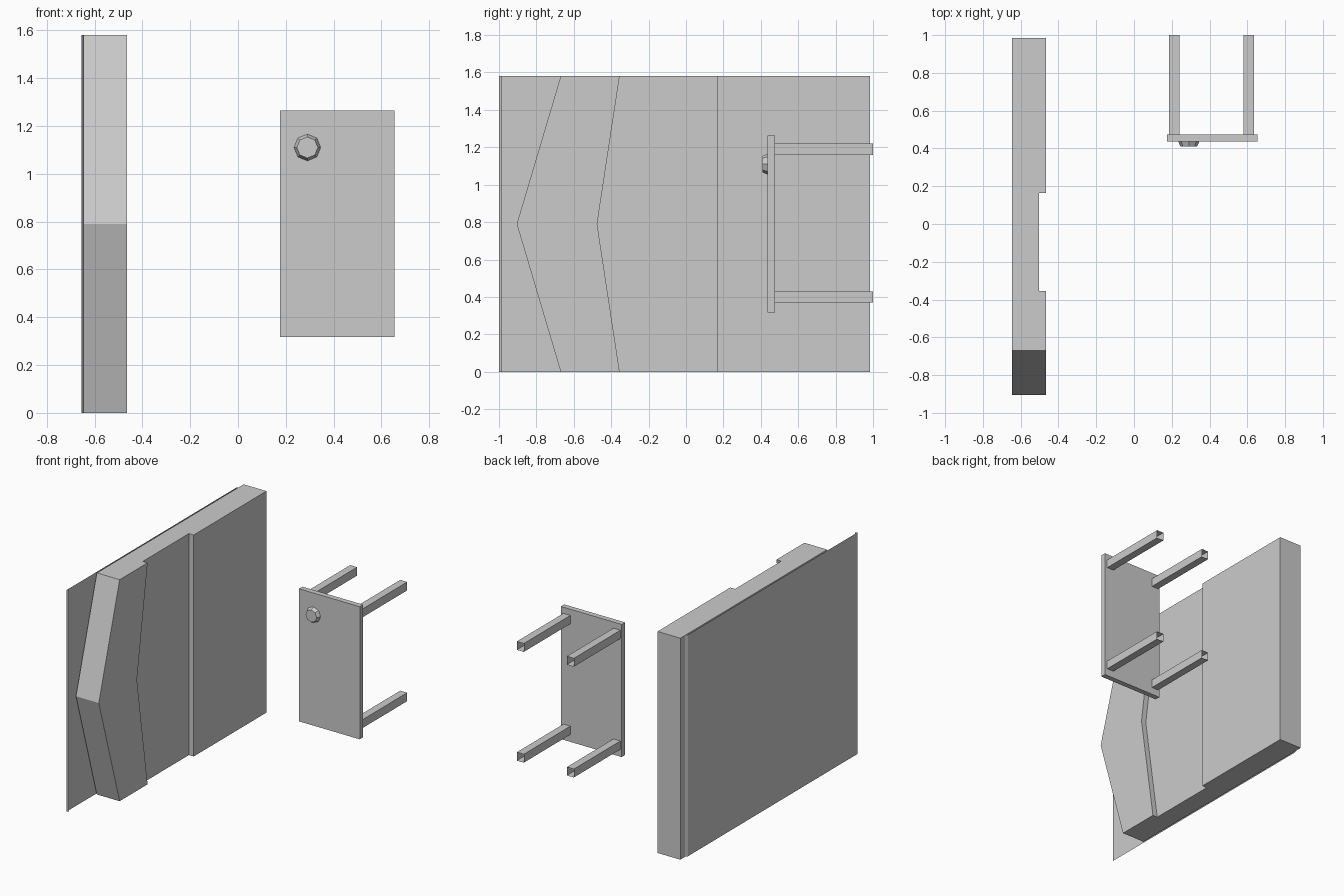
import bpy, bmesh, math
from mathutils import Vector

cube = bpy.data.objects.get("Cube")
if cube:
    bpy.data.objects.remove(cube, do_unlink=True)

grey = bpy.data.materials.new("plain grey")
grey.use_nodes = True
colour = (0.6, 0.6, 0.6, 1)
grey.diffuse_color = colour
grey.node_tree.nodes["Principled BSDF"].inputs["Base Color"].default_value = colour


def finish(name, bm, recalc=True):
    if recalc:
        bmesh.ops.recalc_face_normals(bm, faces=bm.faces)
    mesh = bpy.data.meshes.new(name)
    bm.to_mesh(mesh)
    bm.free()
    mesh.materials.append(grey)
    obj = bpy.data.objects.new(name, mesh)
    bpy.context.collection.objects.link(obj)
    return obj


def box(name, x, y, z, open_back=False):
    bm = bmesh.new()
    bmesh.ops.create_cube(bm, size=1)
    for v in bm.verts:
        v.co = Vector([r[0] if c < 0 else r[1] for c, r in zip(v.co, (x, y, z))])
    bmesh.ops.recalc_face_normals(bm, faces=bm.faces)
    if open_back:
        back = [f for f in bm.faces if f.normal.y > 0.9]
        bmesh.ops.delete(bm, geom=back, context='FACES_ONLY')
    return finish(name, bm, False)


# Door slab: a plan outline lofted through bottom, middle and top,
# with the nose and the recess edge pushed forward at mid height
HEIGHT = 1.58
BACK, FRONT, RECESS = -0.645, -0.465, -0.503


def plan(nose, step):
    return [(BACK, nose), (FRONT, nose), (FRONT, step), (RECESS, step),
            (RECESS, 0.165), (FRONT, 0.165), (FRONT, 0.985), (BACK, 0.985)]


bm = bmesh.new()
levels = [(0, -0.67, -0.355), (HEIGHT / 2, -0.905, -0.475), (HEIGHT, -0.67, -0.355)]
rings = [[bm.verts.new((x, y, z)) for x, y in plan(nose, step)]
         for z, nose, step in levels]
for low, high in zip(rings, rings[1:]):
    for i in range(len(low)):
        j = (i + 1) % len(low)
        bm.faces.new((low[i], low[j], high[j], high[i]))
bm.faces.new(rings[0])
bm.faces.new(rings[-1])
finish("door_slab", bm)

# Thin backing sheet with folded front and rear lips, open at top and bottom
bm = bmesh.new()
fold = [(BACK, -0.985), (-0.655, -1), (-0.655, 0.915), (BACK, 0.93)]
columns = [[bm.verts.new((x, y, z)) for z in (0, HEIGHT)] for x, y in fold]
for a, b in zip(columns, columns[1:]):
    bm.faces.new((a[0], a[1], b[1], b[0]))
finish("backing_sheet", bm, False)

# Standing panel
box("panel", (0.175, 0.655), (0.437, 0.475), (0.318, 1.264))

# Four open square tubes behind the panel
for side, x in (("right", 0.185), ("left", 0.58)):
    for level, z in (("lower", 0.37), ("upper", 1.16)):
        box(f"{level}_{side}_tube", (x, x + 0.055), (0.475, 1), (z, z + 0.06), True)

# Eight-sided tapered knob
bm = bmesh.new()
bmesh.ops.create_cone(bm, cap_ends=True, segments=8, radius1=0.056, radius2=0.044, depth=0.027)
knob = finish("knob", bm)
knob.rotation_euler.x = math.pi / 2
knob.location = (0.29, 0.4235, 1.11)
